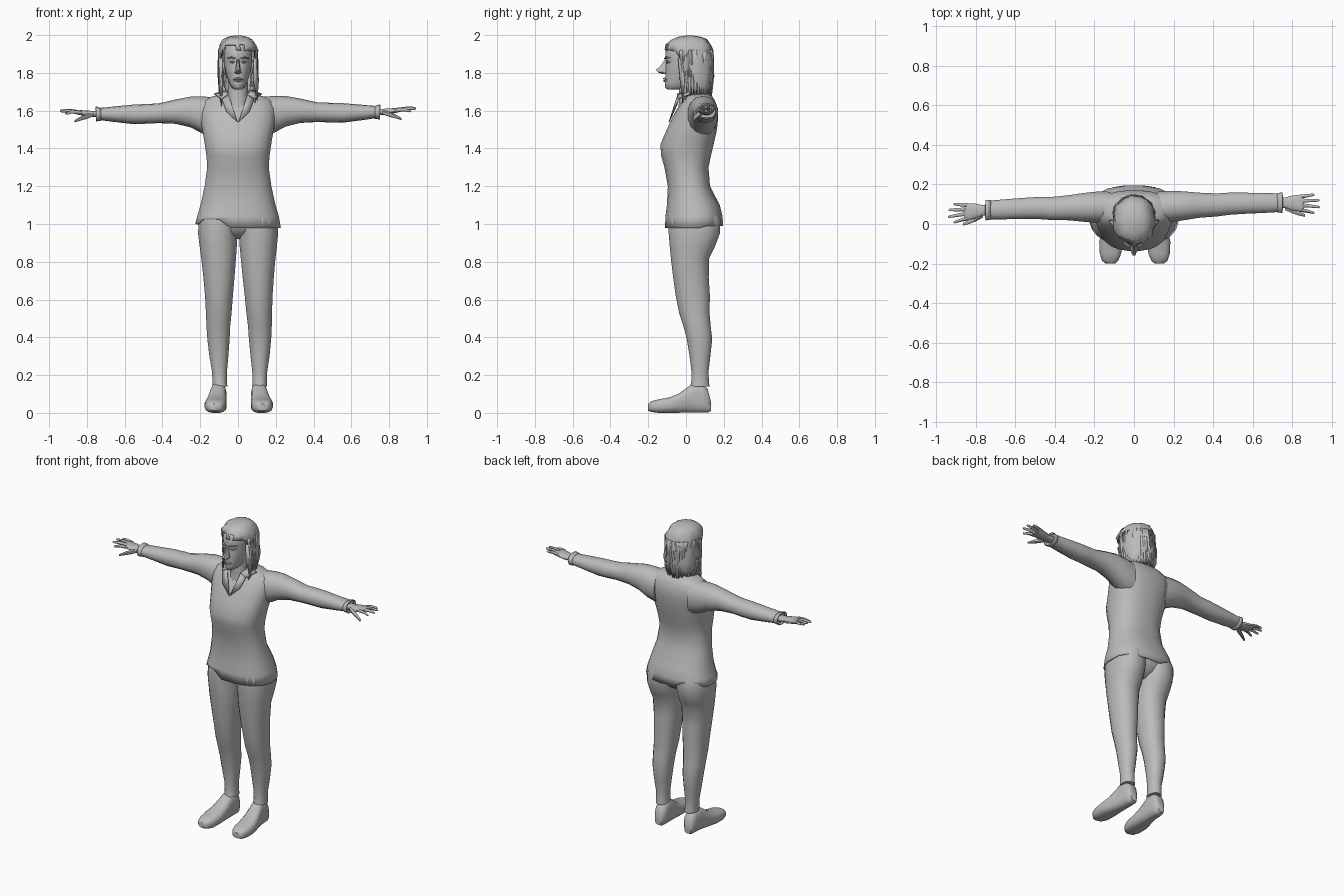
import bpy, bmesh, math, random
from mathutils import Vector

random.seed(4)
grey = bpy.data.materials.new("neutral grey")
grey.diffuse_color = (0.5, 0.5, 0.5, 1)


def finish(name, bm, thick=0, angle=45):
    bmesh.ops.recalc_face_normals(bm, faces=bm.faces)
    me = bpy.data.meshes.new(name)
    bm.to_mesh(me)
    bm.free()
    me.materials.append(grey)
    me.shade_smooth()
    me.set_sharp_from_angle(angle=math.radians(angle))
    ob = bpy.data.objects.new(name, me)
    bpy.context.collection.objects.link(ob)
    if thick:
        mod = ob.modifiers.new("thickness", 'SOLIDIFY')
        mod.thickness = thick
        mod.offset = -1
    return ob


def loft(name, axis, rings, n=16, p=2.2, caps=(True, True), warp=None, drop=None, thick=0):
    """Skin rings (t, a0, a1, b0, b1) along an axis; a and b are the other two axes in order."""
    bm = bmesh.new()
    rows = []
    for t, a0, a1, b0, b1 in rings:
        row = []
        for i in range(n):
            w = 2 * math.pi * (i + 0.5) / n
            c, s = math.cos(w), math.sin(w)
            a = (a0 + a1) / 2 + (a1 - a0) / 2 * math.copysign(abs(c) ** (2 / p), c)
            b = (b0 + b1) / 2 + (b1 - b0) / 2 * math.copysign(abs(s) ** (2 / p), s)
            co = {'x': (t, a, b), 'y': (a, t, b), 'z': (a, b, t)}[axis]
            row.append(bm.verts.new(warp(*co) if warp else co))
        rows.append(row)
    for lo, hi in zip(rows, rows[1:]):
        for i in range(n):
            j = (i + 1) % n
            bm.faces.new((lo[i], lo[j], hi[j], hi[i]))
    if caps[0]:
        bm.faces.new(rows[0])
    if caps[1]:
        bm.faces.new(rows[-1])
    if drop:
        gone = [f for f in bm.faces if drop(f.calc_center_median())]
        bmesh.ops.delete(bm, geom=gone, context='FACES')
    return finish(name, bm, thick)


def upright(rows):
    """Rings symmetric in x: (z, half width, y front, y back)."""
    return [(z, -r, r, f, b) for z, r, f, b in rows]


def plates(name, polys, thick=0.006):
    bm = bmesh.new()
    for poly in polys:
        bm.faces.new([bm.verts.new(v) for v in poly])
    return finish(name, bm, thick)


# shirt body with an open, slightly folded hem
def hem(x, y, z):
    if z < 0.99:
        if -0.2 < x < -0.08:
            z += 0.045
        elif x < -0.18:
            z += 0.02
        elif y > 0.1:
            z += 0.01
    return x, y, z


loft("shirt", 'z', upright([
    (0.98, 0.228, -0.112, 0.197), (1.04, 0.218, -0.11, 0.195), (1.1, 0.2, -0.102, 0.18),
    (1.2, 0.178, -0.097, 0.128), (1.3, 0.164, -0.115, 0.12), (1.36, 0.168, -0.132, 0.133),
    (1.42, 0.177, -0.137, 0.147), (1.5, 0.19, -0.103, 0.165), (1.56, 0.2, -0.075, 0.171),
    (1.61, 0.2, -0.048, 0.17), (1.65, 0.185, -0.02, 0.155), (1.675, 0.14, -0.005, 0.14),
    (1.69, 0.07, -0.005, 0.115)]), n=24, p=2.4, caps=(False, True), warp=hem, thick=0.008)

# collar flaps beside the V neck, and the collar band behind the neck
flaps = []
for s in (-1, 1):
    flaps.append([(s * .003, -.092, 1.54), (s * .05, -.045, 1.685),
                  (s * .085, -.04, 1.66), (s * .062, -.072, 1.595)])
    flaps.append([(s * .05, -.045, 1.685), (s * .07, .02, 1.705),
                  (s * .125, .02, 1.685), (s * .085, -.04, 1.66)])
plates("collar_flaps", flaps)
loft("collar_band", 'z', upright([(1.67, 0.085, -0.03, 0.13), (1.71, 0.068, -0.03, 0.105)]),
     caps=(False, False), drop=lambda c: c.y < 0, thick=0.006)

# neck and head
loft("neck", 'z', upright([(1.6, 0.065, -0.045, 0.1), (1.67, 0.054, -0.035, 0.085),
                           (1.78, 0.052, -0.045, 0.08)]))
loft("head", 'z', upright([
    (1.712, 0.02, -0.098, -0.01), (1.725, 0.036, -0.113, 0.04), (1.745, 0.047, -0.113, 0.07),
    (1.775, 0.058, -0.111, 0.09), (1.81, 0.066, -0.109, 0.1), (1.84, 0.073, -0.108, 0.11),
    (1.86, 0.075, -0.104, 0.11), (1.88, 0.076, -0.112, 0.115), (1.92, 0.075, -0.108, 0.115),
    (1.955, 0.066, -0.085, 0.1), (1.98, 0.045, -0.05, 0.07)]), n=20, p=2.1)
loft("nose", 'z', upright([(1.795, 0.012, -0.13, -0.09), (1.804, 0.021, -0.152, -0.09),
                           (1.816, 0.016, -0.161, -0.09), (1.835, 0.011, -0.139, -0.09),
                           (1.872, 0.007, -0.112, -0.09)]), n=8)
loft("upper_lip", 'x', [(-.027, -.104, -.096, 1.762, 1.767), (-.008, -.123, -.1, 1.764, 1.776),
                        (.008, -.123, -.1, 1.764, 1.776), (.027, -.104, -.096, 1.762, 1.767)], n=8)
loft("lower_lip", 'x', [(-.024, -.104, -.096, 1.757, 1.763), (0, -.121, -.1, 1.75, 1.764),
                        (.024, -.104, -.096, 1.757, 1.763)], n=8)

# rough hair shell, open over the face
def ruffle(x, y, z):
    k = 0.006 if z < 1.985 else 0.002
    return x + random.uniform(-k, k), y + random.uniform(-k, k), z + random.uniform(-k, k) * 0.5


def face_opening(c):
    line = 0.0 if c.z < 1.86 else -(c.z - 1.86) * 0.9
    return c.z < 1.935 and c.y < line


loft("hair", 'z', upright([
    (1.69, 0.085, -0.02, 0.128), (1.73, 0.098, -0.03, 0.14), (1.78, 0.104, -0.05, 0.146),
    (1.83, 0.105, -0.07, 0.146), (1.88, 0.106, -0.09, 0.145), (1.92, 0.104, -0.112, 0.142),
    (1.95, 0.094, -0.105, 0.132), (1.975, 0.077, -0.08, 0.112), (1.99, 0.055, -0.045, 0.085),
    (1.997, 0.02, 0, 0.04)]), n=28, p=2.1, caps=(False, True), warp=ruffle,
    drop=face_opening, thick=0.006)

# hanging hair strands: narrow tapering ribbons round the sides and back
bm = bmesh.new()
for i in range(44):
    w = math.radians(-18 + 216 * i / 43 + random.uniform(-3, 3))
    side = abs(math.cos(w))
    end = random.uniform(1.645, 1.7) - (0.02 if side > 0.85 else 0)
    tan = Vector((-math.sin(w), math.cos(w), 0))
    prev = None
    for k in range(5):
        u = k / 4
        r = 1.03 + 0.05 * math.sin(u * 3) - 0.09 * u * u
        c = Vector((0.101 * r * math.cos(w), 0.02 + 0.121 * r * math.sin(w), 1.92 + (end - 1.92) * u))
        c += tan * random.uniform(-0.004, 0.004)
        half = tan * (0.013 * (1 - u) + 0.003)
        cur = (bm.verts.new(c - half), bm.verts.new(c + half))
        if prev:
            bm.faces.new((prev[0], prev[1], cur[1], cur[0]))
        prev = cur
finish("hair_strands", bm, 0.003)

# long locks framing the face
plates("front_locks", [
    [(-.1, -.02, 1.88), (-.082, -.04, 1.88), (-.078, -.03, 1.75), (-.086, -.03, 1.62), (-.1, -.01, 1.75)],
    [(.1, -.02, 1.88), (.082, -.04, 1.88), (.08, -.03, 1.76), (.1, -.015, 1.655), (.108, -.005, 1.76)]], 0.004)

for s, side in ((-1, "left"), (1, "right")):
    # eyes, brows and ears
    loft(side + "_eye", 'x', [(s * .016, -.104, -.098, 1.855, 1.859), (s * .03, -.108, -.09, 1.85, 1.865),
                              (s * .046, -.094, -.08, 1.855, 1.86)], n=8)
    loft(side + "_brow", 'x', [(s * .012, -.117, -.1, 1.872, 1.88), (s * .035, -.112, -.09, 1.878, 1.886),
                               (s * .055, -.09, -.07, 1.874, 1.88)], n=6)
    loft(side + "_ear", 'z', [(z, min(s * .065, s * w), max(s * .065, s * w), f, b) for z, w, f, b in
                              ((1.79, .075, .0, .015), (1.82, .083, -.005, .03),
                               (1.85, .088, -.005, .04), (1.865, .082, .005, .03))], n=8)

    # the arm on the -x side swings a little forward and down
    def arm(x, y, z, s=s):
        if s < 0:
            y -= 0.06 * max(0, x - 0.12)
            z -= 0.014 * x
        return s * x, y, z

    loft(side + "_sleeve", 'x', [
        (.12, .0, .165, 1.46, 1.672), (.19, .008, .17, 1.482, 1.678), (.25, .017, .167, 1.515, 1.678),
        (.33, .03, .16, 1.535, 1.664), (.42, .037, .156, 1.54, 1.644), (.48, .045, .16, 1.538, 1.642),
        (.55, .05, .16, 1.536, 1.64), (.66, .055, .158, 1.55, 1.631), (.74, .06, .156, 1.562, 1.624)],
        n=14, warp=arm)
    loft(side + "_cuff", 'x', [(.725, .057, .158, 1.557, 1.625), (.752, .055, .161, 1.553, 1.634)],
         n=14, caps=(False, False), warp=arm, thick=0.005)
    loft(side + "_palm", 'x', [
        (.72, .08, .135, 1.575, 1.61), (.77, .08, .136, 1.578, 1.61), (.8, .068, .145, 1.58, 1.612),
        (.845, .062, .15, 1.59, 1.616), (.86, .064, .147, 1.594, 1.614)], n=12, p=2.6, warp=arm)
    # fingers fan out from the palm: (root y, tip x, tip y, tip z)
    for k, (y, tx, ty, tz) in enumerate(((.072, .915, .057, 1.598), (.096, .942, .086, 1.61),
                                         (.118, .94, .12, 1.615), (.139, .915, .148, 1.612))):
        mx, my, mz = (.845 + tx) / 2, (y + ty) / 2, (1.604 + tz) / 2 + .004
        loft(f"{side}_finger_{k + 1}", 'x', [
            (.84, y - .011, y + .011, 1.593, 1.615), (mx, my - .009, my + .009, mz - .009, mz + .009),
            (tx - .008, ty - .007, ty + .007, tz - .007, tz + .006),
            (tx, ty - .003, ty + .003, tz - .004, tz + .003)], n=8, warp=arm)
    loft(side + "_thumb", 'x', [
        (.765, .07, .1, 1.58, 1.603), (.8, .053, .083, 1.567, 1.595), (.835, .042, .065, 1.558, 1.58),
        (.865, .036, .05, 1.55, 1.562)], n=8, warp=arm)

    # legs lean slightly towards +x at the bottom
    def leg(x, y, z, s=s):
        return s * x + 0.011 * (1 - z), y, z

    loft(side + "_trouser_leg", 'z', [
        (.14, .065, .145, .022, .125), (.17, .067, .145, .027, .122), (.22, .066, .147, .028, .12),
        (.3, .058, .16, .018, .13), (.39, .05, .17, .003, .14), (.46, .046, .174, -.015, .132),
        (.53, .038, .176, -.038, .126), (.62, .03, .18, -.056, .128), (.72, .02, .188, -.07, .122),
        (.82, .011, .198, -.082, .125), (.88, .006, .206, -.088, .155), (.95, .002, .214, -.094, .182),
        (1.03, .0, .208, -.094, .185), (1.1, .0, .18, -.085, .155)], n=16, p=2.2, warp=leg)
    loft(side + "_shoe", 'y', [
        (-.2, .1, .15, .012, .048), (-.185, .083, .167, .005, .062), (-.15, .068, .178, .0, .071),
        (-.09, .063, .181, .0, .082), (-.04, .063, .17, .0, .102), (.01, .065, .158, .0, .138),
        (.04, .064, .152, .0, .158), (.085, .066, .147, .0, .152), (.115, .07, .142, .0, .128),
        (.132, .085, .13, .01, .06)], n=16, p=2.8,
        warp=lambda x, y, z, s=s: (s * x + 0.004, y, z))

# hips inside the shirt, joining the legs
loft("trouser_hips", 'z', upright([(0.92, 0.03, 0.0, 0.09), (0.95, 0.1, -0.06, 0.14),
                                   (1.0, 0.185, -0.085, 0.165), (1.1, 0.18, -0.08, 0.15),
                                   (1.18, 0.155, -0.07, 0.1)]))
